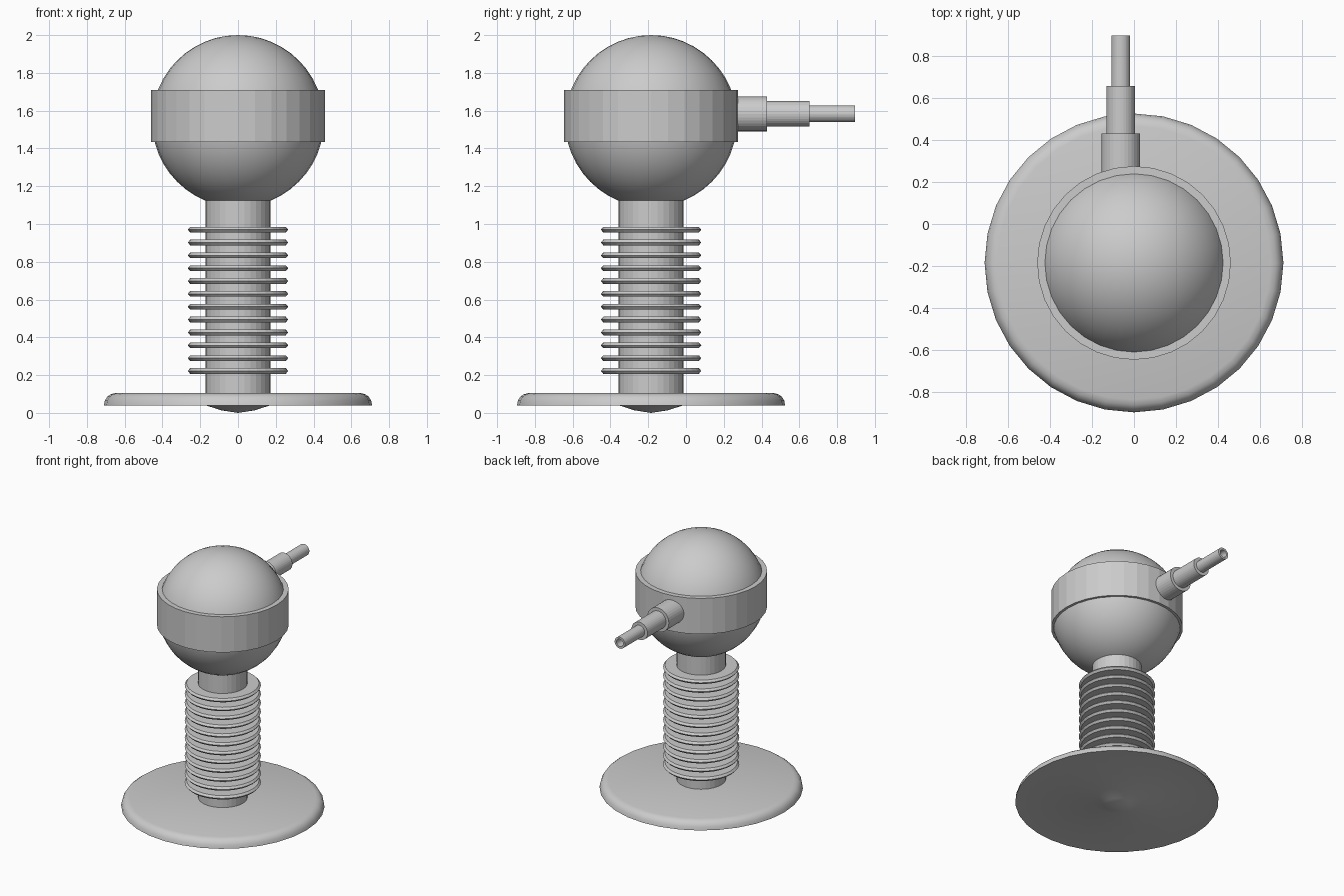
import bpy, math
from mathutils import Matrix

if "Cube" in bpy.data.objects:
    bpy.data.objects.remove(bpy.data.objects["Cube"])

AXIS_Y = -0.185


def lathe(name, profile, origin, sides=32, along_y=False, smooth=False):
    """Revolve (radius, height) points, bottom to top on the outside, about an axis."""
    verts, faces, rows = [], [], []
    for r, h in profile:
        n = 1 if r == 0 else sides
        rows.append(range(len(verts), len(verts) + n))
        for i in range(n):
            a = 2 * math.pi * i / sides
            verts.append((r * math.cos(a), r * math.sin(a), h))
    for lo, hi in zip(rows, rows[1:]):
        for i in range(sides):
            j = (i + 1) % sides
            if len(lo) == 1:
                faces.append((lo[0], hi[j], hi[i]))
            elif len(hi) == 1:
                faces.append((lo[i], lo[j], hi[0]))
            else:
                faces.append((lo[i], lo[j], hi[j], hi[i]))
    mesh = bpy.data.meshes.new(name)
    mesh.from_pydata(verts, [], faces)
    if along_y:
        mesh.transform(Matrix.Rotation(-math.pi / 2, 4, 'X'))
    obj = bpy.data.objects.new(name, mesh)
    obj.location = origin
    bpy.context.collection.objects.link(obj)
    if smooth:
        bpy.ops.object.select_all(action='DESELECT')
        obj.select_set(True)
        bpy.context.view_layer.objects.active = obj
        bpy.ops.object.shade_smooth_by_angle(angle=math.radians(40))
    return obj


centre = (0, AXIS_Y, 0)

# Round foot plate with a soft rim and a shallow bulge underneath
lathe("base", [(0, 0), (0.09, 0.014), (0.17, 0.04), (0.71, 0.04), (0.705, 0.065),
               (0.692, 0.086), (0.675, 0.098), (0.65, 0.105), (0, 0.107)],
      centre, smooth=True)

# Central column
lathe("column", [(0, 0.06), (0.172, 0.06), (0.172, 1.16), (0, 1.16)], centre)

# Stack of thin cooling discs
for i in range(12):
    lathe(f"disc_{i + 1}", [(0, -0.015), (0.253, -0.015), (0.266, 0),
                            (0.253, 0.015), (0, 0.015)],
          (0, AXIS_Y, 0.222 + i * 0.068))

# Ball head
bpy.ops.mesh.primitive_uv_sphere_add(segments=32, ring_count=24, radius=0.455,
                                     location=(0, AXIS_Y, 1.545))
bpy.context.object.name = "ball"
bpy.ops.object.shade_smooth()

# Faceted band around the ball
lathe("band", [(0.415, 1.435), (0.46, 1.435), (0.46, 1.71), (0.415, 1.71)], centre)

# Stepped nozzle at the back with a bored tip
lathe("nozzle", [(0, 0.2), (0.092, 0.2), (0.092, 0.43), (0.068, 0.43),
                 (0.068, 0.655), (0.044, 0.655), (0.044, 0.895),
                 (0.028, 0.895), (0.028, 0.70), (0, 0.70)],
      (-0.063, 0, 1.583), along_y=True)
